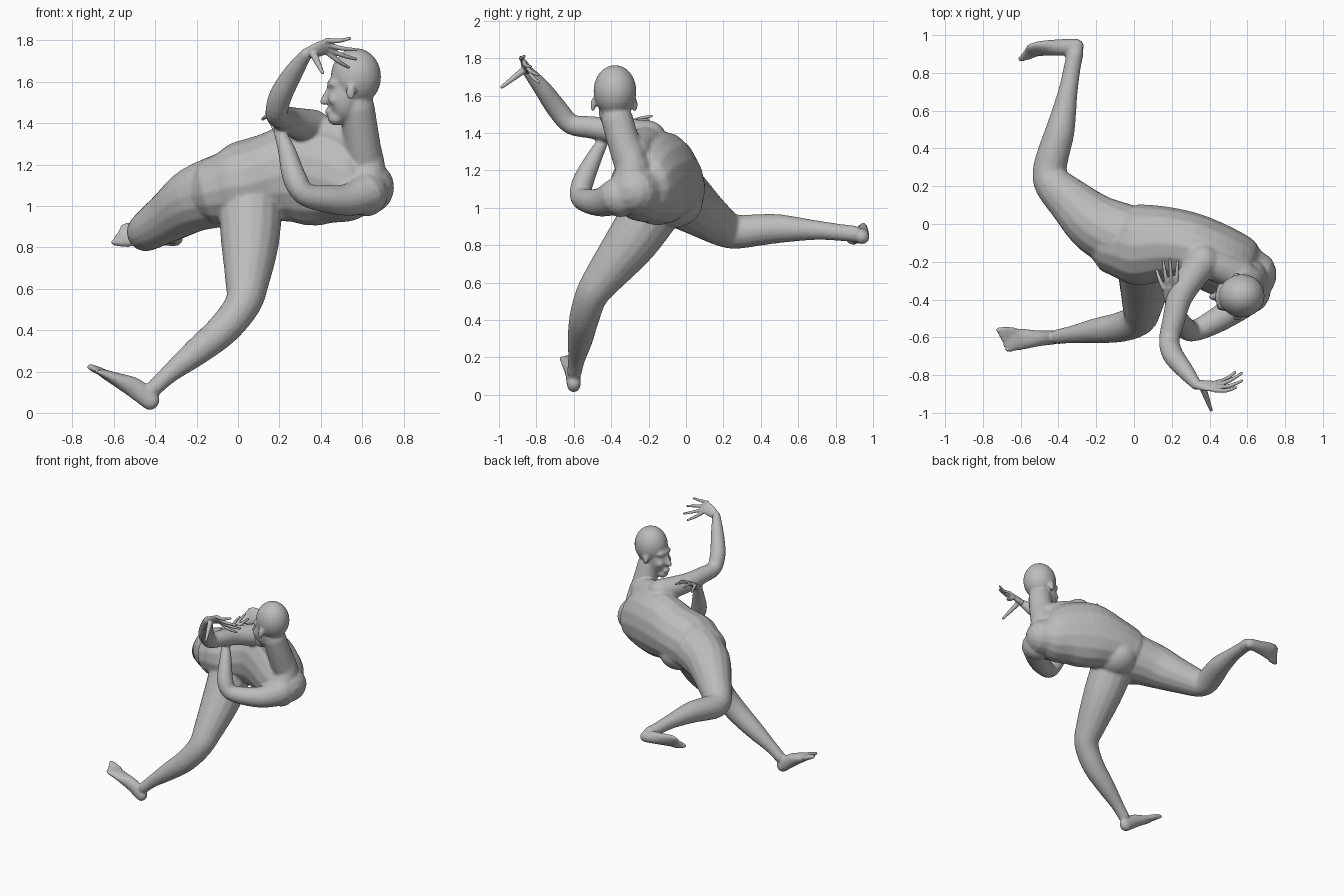
import bpy
import bmesh
import math
from mathutils import Vector, Matrix

X, Y, Z = Vector((1, 0, 0)), Vector((0, 1, 0)), Vector((0, 0, 1))
SIDES = 16

default_cube = bpy.data.objects.get("Cube")
if default_cube:
    bpy.data.objects.remove(default_cube, do_unlink=True)

skin = bpy.data.materials.new("plain_grey")
skin.use_nodes = True
grey = (.5, .5, .5, 1)
skin.diffuse_color = grey
skin.node_tree.nodes["Principled BSDF"].inputs["Base Color"].default_value = grey


def catmull(p, q, r, s, t):
    """Smooth interpolation between q and r."""
    return tuple(b + .5 * t * (c - a + t * (2 * a - 5 * b + 4 * c - d + t * (3 * (b - c) + d - a)))
                 for a, b, c, d in zip(p, q, r, s))


def tube(bm, stations, ref, steps=4):
    """Rounded limb through stations (x, y, z, radius along ref[, other radius])."""
    pts = [tuple(s) if len(s) == 5 else tuple(s) + (s[3],) for s in stations]
    padded = [pts[0]] + pts + [pts[-1]]
    path = [catmull(*padded[i:i + 4], k / steps)
            for i in range(len(pts) - 1) for k in range(steps)] + [pts[-1]]
    sections = []
    last = len(path) - 1
    for i, s in enumerate(path):
        tangent = Vector(path[min(i + 1, last)][:3]) - Vector(path[max(i - 1, 0)][:3])
        sections.append((Vector(s[:3]), tangent.normalized(), s[3], s[4]))

    # Rounded ends
    def cap(section, sign):
        c, t, a, b = section
        return [(c + t * sign * min(a, b) * off, t, a * scale, b * scale)
                for off, scale in ((.5, .87), (.8, .6), (.97, .25))]
    sections = cap(sections[0], -1)[::-1] + sections + cap(sections[-1], 1)

    rings = []
    for c, t, a, b in sections:
        u = (ref - t * ref.dot(t)).normalized()
        v = t.cross(u)
        angles = [math.tau * k / SIDES for k in range(SIDES)]
        rings.append([bm.verts.new(c + u * a * math.cos(g) + v * b * math.sin(g)) for g in angles])
    for low, high in zip(rings, rings[1:]):
        for k in range(SIDES):
            n = (k + 1) % SIDES
            bm.faces.new((low[k], low[n], high[n], high[k]))
    bm.faces.new(rings[0][::-1])
    bm.faces.new(rings[-1])


def ball(bm, centre, radii):
    bmesh.ops.create_uvsphere(bm, u_segments=24, v_segments=14, radius=1,
                              matrix=Matrix.Translation(centre) @ Matrix.Diagonal((*radii, 1)))


def finish(bm, name, voxel, smoothing):
    """Fuse the overlapping volumes into one continuous smooth skin."""
    bmesh.ops.recalc_face_normals(bm, faces=bm.faces)
    mesh = bpy.data.meshes.new(name)
    bm.to_mesh(mesh)
    bm.free()
    obj = bpy.data.objects.new(name, mesh)
    bpy.context.collection.objects.link(obj)
    fuse = obj.modifiers.new("fuse", 'REMESH')
    fuse.mode = 'VOXEL'
    fuse.voxel_size = voxel
    relax = obj.modifiers.new("relax", 'SMOOTH')
    relax.factor = .5
    relax.iterations = smoothing
    graph = bpy.context.evaluated_depsgraph_get()
    fused = bpy.data.meshes.new_from_object(obj.evaluated_get(graph))
    obj.modifiers.clear()
    obj.data = fused
    fused.materials.clear()
    fused.materials.append(skin)
    fused.shade_smooth()
    return obj


def hand(name, wrist, knuckles, spread, tips, thumb_tip):
    """Flat palm with four slightly bent fingers and a thumb."""
    bm = bmesh.new()
    wrist, knuckles, spread = Vector(wrist), Vector(knuckles), Vector(spread).normalized()
    middle = wrist.lerp(knuckles, .5)
    tube(bm, [(*wrist, .027, .023), (*middle, .04, .02), (*knuckles, .043, .015)], spread)
    bend = spread.cross(knuckles - wrist).normalized() * .012
    for i, tip in enumerate(tips):
        root = knuckles + spread * (i - 1.5) * .023
        joint = root.lerp(Vector(tip), .5) + bend
        tube(bm, [(*root, .013), (*joint, .011), (*tip, .008)], spread)
    base = wrist.lerp(knuckles, .3)
    joint = base.lerp(Vector(thumb_tip), .5)
    tube(bm, [(*base, .02), (*joint, .015), (*thumb_tip, .009)], bend.normalized())
    return finish(bm, name, .005, 3)


def toes(bm, big_root, big_tip, little_root, little_tip, ref):
    """Row of five toes, thinner toward the little one."""
    ends = [Vector(p) for p in (big_root, big_tip, little_root, little_tip)]
    for i in range(5):
        f = i / 4
        root, tip = ends[0].lerp(ends[2], f), ends[1].lerp(ends[3], f)
        r = .02 - .006 * min(1, f * 2)
        tube(bm, [(*root, r), (*root.lerp(tip, .6), r), (*tip, r * .8)], ref)


body = bmesh.new()

# Torso, leaning far back, with seat, shoulders and the slopes up to the neck
tube(body, [(-.06, -.1, 1.08, .18, .19), (.02, -.11, 1.1, .21, .215), (.15, -.105, 1.135, .215, .2),
            (.3, -.125, 1.16, .25, .185), (.45, -.19, 1.14, .24, .185),
            (.56, -.245, 1.1, .185, .175), (.62, -.27, 1.09, .135, .14)], Z)
ball(body, (.1, -.08, 1.03), (.15, .17, .14))
ball(body, (.36, -.2, 1.37), (.095, .095, .095))
ball(body, (.62, -.35, 1.06), (.105, .1, .11))
tube(body, [(.36, -.19, 1.36, .085), (.46, -.23, 1.34, .085), (.57, -.28, 1.3, .09)], Y)
tube(body, [(.62, -.33, 1.08, .1), (.625, -.29, 1.2, .085), (.6, -.31, 1.32, .08)], X)

# Neck, skull and face
tube(body, [(.61, -.28, 1.2, .095), (.595, -.33, 1.34, .087), (.575, -.37, 1.48, .085)], X)
ball(body, (.57, -.38, 1.625), (.122, .115, .138))
ball(body, (.515, -.385, 1.53), (.083, .083, .125))
ball(body, (.475, -.385, 1.425), (.042, .045, .036))
ball(body, (.465, -.385, 1.59), (.035, .075, .028))
ball(body, (.437, -.385, 1.455), (.018, .032, .018))
tube(body, [(.447, -.385, 1.575, .014), (.43, -.385, 1.54, .016), (.415, -.385, 1.505, .02)], Y)
for side in (-1, 1):
    ball(body, (.465, -.385 + side * .045, 1.515), (.03, .03, .03))
    ball(body, (.545, -.385 + side * .112, 1.55), (.024, .014, .038))

# Supporting leg and foot
tube(body, [(.06, -.17, 1, .155), (.058, -.29, .82, .14), (.045, -.43, .64, .108),
            (.025, -.505, .53, .088), (-.07, -.545, .405, .08), (-.2, -.565, .295, .067),
            (-.33, -.585, .19, .046), (-.405, -.597, .12, .04)], X)
tube(body, [(-.42, -.6, .055, .046, .038), (-.5, -.605, .12, .05, .042),
            (-.6, -.61, .167, .031, .058), (-.65, -.612, .19, .022, .062)], Z)
toes(body, (-.64, -.565, .19), (-.715, -.562, .222), (-.63, -.66, .18), (-.675, -.665, .198), Z)

# Raised leg and foot
tube(body, [(-.06, -.07, 1.08, .18), (-.2, 0, 1.035, .16), (-.33, .115, .95, .125),
            (-.43, .215, .885, .1), (-.445, .29, .872, .09), (-.425, .38, .88, .085),
            (-.39, .5, .888, .077), (-.35, .7, .88, .052), (-.325, .84, .866, .045),
            (-.312, .9, .86, .045)], Z)
sole_width = Vector((0, .5, .85))
tube(body, [(-.305, .94, .845, .04, .042), (-.39, .935, .855, .046, .044),
            (-.49, .93, .862, .062, .03), (-.54, .92, .864, .064, .022)], sole_width)
toes(body, (-.53, .9, .82), (-.6, .875, .825), (-.52, .945, .905), (-.56, .94, .9), sole_width)

# Arm raised in front of the face
tube(body, [(.36, -.2, 1.38, .088), (.25, -.37, 1.41, .07), (.21, -.51, 1.43, .06),
            (.187, -.615, 1.447, .055), (.205, -.69, 1.53, .056), (.265, -.77, 1.64, .047),
            (.33, -.85, 1.735, .03)], X)

# Arm folded across the chest
tube(body, [(.62, -.37, 1.06, .1), (.53, -.45, 1.03, .078), (.42, -.52, 1.035, .066),
            (.32, -.565, 1.06, .056), (.272, -.55, 1.14, .058), (.235, -.49, 1.27, .043),
            (.2, -.44, 1.36, .029)], Y)
finish(body, "body", .009, 7)

# Hands
hand("raised_hand", (.33, -.85, 1.735), (.43, -.86, 1.772), (0, .55, -.8),
     [(.54, -.865, 1.81), (.572, -.83, 1.755), (.57, -.79, 1.71), (.535, -.785, 1.67)],
     (.408, -.985, 1.645))
hand("folded_hand", (.2, -.44, 1.36), (.19, -.335, 1.43), (1, .1, .1),
     [(.12, -.245, 1.42), (.155, -.2, 1.465), (.19, -.185, 1.49), (.23, -.2, 1.47)],
     (.275, -.32, 1.34))
